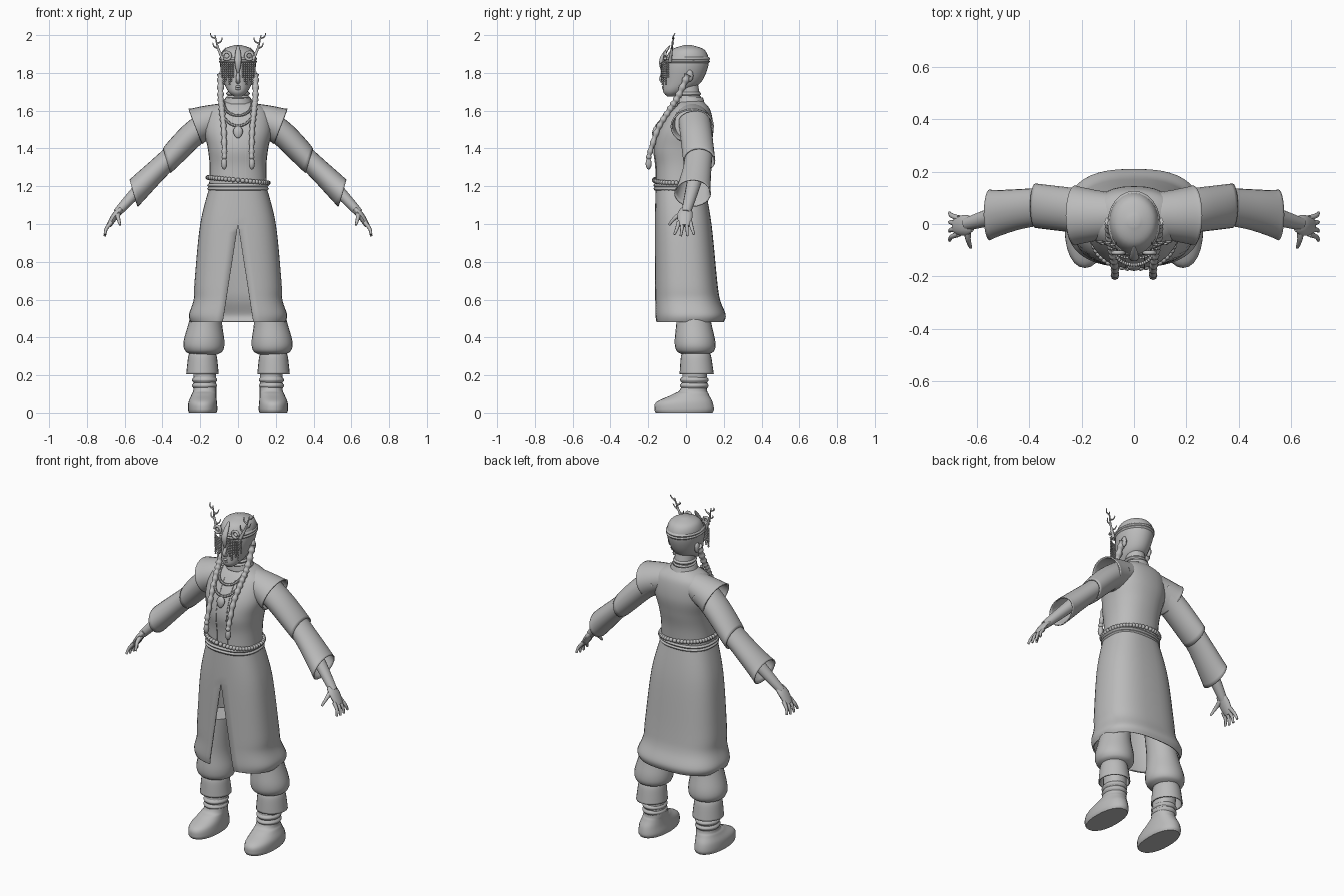
import bpy, bmesh, math
from mathutils import Vector, Matrix

default_cube = bpy.data.objects.get("Cube")
if default_cube:
    bpy.data.objects.remove(default_cube, do_unlink=True)

grey = bpy.data.materials.new("plain grey")
grey.use_nodes = True
grey.diffuse_color = (.5, .5, .5, 1)
grey.node_tree.nodes["Principled BSDF"].inputs["Base Color"].default_value = grey.diffuse_color


def finish(name, bm, thick=0, paired=False):
    """Turn a bmesh into a smooth grey object, mirrored if paired."""
    bmesh.ops.recalc_face_normals(bm, faces=bm.faces)
    mesh = bpy.data.meshes.new(name)
    bm.to_mesh(mesh)
    bm.free()
    mesh.shade_smooth()
    mesh.set_sharp_from_angle(angle=math.radians(60))
    mesh.materials.append(grey)
    part = bpy.data.objects.new(name, mesh)
    bpy.context.collection.objects.link(part)
    if thick:
        part.modifiers.new("cloth", "SOLIDIFY").thickness = thick
    if paired:
        part.modifiers.new("other side", "MIRROR")


def spline(keys, steps):
    """Smooth curve through tuples of numbers."""
    result = []
    last = len(keys) - 1
    for i in range(last):
        near = [keys[min(max(i + k, 0), last)] for k in (-1, 0, 1, 2)]
        for k in range(steps):
            t = k / steps
            result.append([b + t * ((c - a) + t * ((2 * a - 5 * b + 4 * c - d) + t * (3 * b - a - 3 * c + d))) / 2
                           for a, b, c, d in zip(*near)])
    result.append(list(keys[last]))
    return result


def rounded(value, squareness):
    return math.copysign(abs(value) ** (2 / squareness), value)


def skin(name, keys, steps=6, sides=24, squareness=2, closed=True, slit=None, **options):
    """Loft over sections: centre, width, depth, direction."""
    bm = bmesh.new()
    rows = []
    for x, y, z, width, depth, *direction in spline(keys, steps):
        direction = Vector(direction).normalized()
        back = Vector((0, 1, 0))
        back = (back - direction * back.dot(direction)).normalized()
        across = direction.cross(back)
        start = math.asin((slit(z) / width) ** (squareness / 2)) if slit else 0
        row = []
        for k in range(sides + bool(slit)):
            angle = start + 2 * (math.pi - start) * k / sides
            row.append(bm.verts.new(Vector((x, y, z))
                                    - back * depth * rounded(math.cos(angle), squareness)
                                    + across * width * rounded(math.sin(angle), squareness)))
        rows.append(row)
    for low, high in zip(rows, rows[1:]):
        for k in range(sides):
            j = (k + 1) % len(low)
            bm.faces.new((low[k], low[j], high[j], high[k]))
    if closed:
        bm.faces.new(rows[0])
        bm.faces.new(rows[-1])
    if slit:
        bmesh.ops.remove_doubles(bm, verts=bm.verts, dist=.0005)
    finish(name, bm, **options)


def ring(z, width, front, back, x=0):
    """Level section given by its front and back."""
    return (x, (front + back) / 2, z, width, (back - front) / 2, 0, 0, 1)


def band(name, z, width, front, back, half=.01, x=0, **options):
    """Rounded strap around an upright part."""
    inset = .008
    edge = [ring(z + side * half, width - inset, front + inset, back - inset, x) for side in (-1, 1)]
    skin(name, [edge[0], ring(z, width, front, back, x), edge[1]], closed=False, **options)


def tube(name, points, radius, flat=1, steps=6, cut=None, sides=12, **options):
    """Tube along a curve, its radius a function of the way along."""
    centres = [Vector(p) for p in spline(points, steps)]
    last = len(centres) - 1
    keys = []
    for i, centre in enumerate(centres):
        t = i / last
        direction = (centres[min(i + 1, last)] - centres[max(i - 1, 0)]).normalized()
        if cut:
            direction = direction.lerp(Vector(cut), t * t)
        keys.append((*centre, radius(t), radius(t) * flat, *direction))
    skin(name, keys, steps=1, sides=sides, **options)


def beads(name, spots, radius, stretch=(1, 1, 1), **options):
    """Many round beads in one mesh."""
    bm = bmesh.new()
    size = Matrix.Diagonal([radius * s for s in stretch] + [1])
    for spot in spots:
        bmesh.ops.create_uvsphere(bm, u_segments=8, v_segments=6, radius=1,
                                  matrix=Matrix.Translation(spot) @ size)
    finish(name, bm, **options)


# Long skirt, open at the front slit
skin("skirt", [ring(z=1.2, width=.15, front=-.16, back=.1),
               ring(z=1, width=.2, front=-.165, back=.135),
               ring(z=.7, width=.23, front=-.165, back=.165),
               ring(z=.6, width=.235, front=-.165, back=.18),
               ring(z=.52, width=.26, front=-.165, back=.21),
               ring(z=.48, width=.25, front=-.16, back=.2)],
     sides=40, squareness=2.6, closed=False, thick=.008, slit=lambda z: max(0, 1 - z) * .157)

# Fitted bodice with two front seams
skin("bodice", [ring(z=1.17, width=.155, front=-.16, back=.1),
                ring(z=1.3, width=.15, front=-.16, back=.11),
                ring(z=1.4, width=.16, front=-.17, back=.13),
                ring(z=1.5, width=.18, front=-.145, back=.145),
                ring(z=1.6, width=.16, front=-.085, back=.13),
                ring(z=1.65, width=.07, front=-.04, back=.09)], sides=32, squareness=2.3)
for x in (-.03, .04):
    tube("bodice_seam", [(x, -.085, 1.6), (x, -.145, 1.5), (x, -.169, 1.4), (x, -.16, 1.3), (x, -.16, 1.2)],
         radius=lambda t: .003, sides=6)

# Neck, collar and chokers
skin("neck", [ring(z=1.62, width=.06, front=-.04, back=.085),
              ring(z=1.76, width=.05, front=-.05, back=.06)])
skin("collar", [ring(z=1.635, width=.08, front=-.06, back=.1),
                ring(z=1.67, width=.066, front=-.056, back=.09)], closed=False, thick=.008)
for z in (1.67, 1.69):
    band("choker", z, width=.063, front=-.06, back=.08)

# Head and face
skin("head", [ring(z=1.675, width=.02, front=-.1, back=-.06),
              ring(z=1.7, width=.05, front=-.12, back=0),
              ring(z=1.75, width=.075, front=-.12, back=.08),
              ring(z=1.85, width=.096, front=-.115, back=.12),
              ring(z=1.92, width=.08, front=-.08, back=.1),
              ring(z=1.947, width=.02, front=-.01, back=.03)])
tube("nose", [(0, -.11, 1.81), (0, -.132, 1.768), (0, -.11, 1.75)], radius=lambda t: .008 + .005 * t)
beads("lips", [(0, -.12, 1.727), (0, -.118, 1.716)], .016, stretch=(1, .5, .4))
beads("ears", [(.088, .02, 1.785)], .032, stretch=(.4, .6, 1), paired=True)

# Headdress: bands, centre crest, brow scrolls and bead veil
for z in (1.86, 1.875):
    band("headband", z, width=.101, front=-.122, back=.127)
tube("crest", [(0, -.125, 1.8), (0, -.13, 1.87), (0, -.085, 1.945)],
     radius=lambda t: .004 + .014 * math.sin(math.pi * t), flat=.6)
coil = [.8 * k for k in range(8)]
tube("brow_scrolls", [(.06 + .02 * math.cos(a), -.11, 1.89 + .02 * math.sin(a)) for a in coil],
     radius=lambda t: .008, steps=2, paired=True)
veil = []
for strand in range(7):
    x = .026 + strand * .01
    y = -.13 + .04 * (x / .09) ** 3
    veil += [(x, y, 1.85 - .01 * k) for k in range(8 + 2 * (strand % 3))]
beads("bead_veil", veil, .0055, paired=True)

# Antlers with tines leaning alternately in and out
antler = [(.075, -.085, 1.86), (.105, -.075, 1.93), (.122, -.065, 2)]
tube("antlers", antler, radius=lambda t: .01 - .008 * t, paired=True)
stem = [Vector(p) for p in spline(antler, 6)]
for number, root in enumerate(stem[4:-2:2]):
    lean = .028 * (-1) ** (number + 1)
    tip = root + Vector((lean, .01, .03))
    tube("antler_tines", [root, root + Vector((lean * .8, 0, .01)), tip],
         radius=lambda t: .006 - .004 * t, steps=3, sides=6, paired=True)

# Braids with hanging pendants
tube("braids", [(.092, .01, 1.79), (.092, -.04, 1.68), (.085, -.09, 1.6), (.075, -.15, 1.5), (.072, -.197, 1.36)],
     radius=lambda t: (.017 - .004 * t) * (1 + .2 * math.cos(t * 80)), steps=16, paired=True)
beads("braid_beads", [(.072, -.197, 1.355)], .015, paired=True)
beads("braid_pendants", [(.073, -.198, 1.32)], .016, stretch=(1, 1, 2), paired=True)

# Shoulder caps and layered sleeves
cuff = (.95, 0, -.3)
tube("shoulder_caps", [(.06, .035, 1.57), (.15, .033, 1.545), (.225, .033, 1.517)],
     radius=lambda t: .07 + .03 * t, flat=1.15, sides=24, closed=False, thick=.008, paired=True)
tube("upper_sleeves", [(.15, .045, 1.545), (.25, .055, 1.465), (.377, .07, 1.335)],
     radius=lambda t: .068, flat=1.25, cut=cuff, sides=24, closed=False, thick=.006, paired=True)
tube("lower_sleeves", [(.33, .07, 1.38), (.45, .055, 1.265), (.552, .035, 1.163)],
     radius=lambda t: .055 + .02 * t * t, flat=1.3, cut=cuff, sides=24, closed=False, thick=.006, paired=True)

# Forearms, palms, fingers and thumbs
tube("forearms", [(.36, .07, 1.35), (.5, .04, 1.21), (.64, 0, 1.06)],
     radius=lambda t: .048 - .026 * t, flat=1.1, paired=True)
tube("palms", [(.62, 0, 1.08), (.65, -.005, 1.045), (.685, -.008, .99)],
     radius=lambda t: .013 + .005 * math.sin(math.pi * t), flat=2.2, paired=True)
for number in range(4):
    spread = number - 1.5
    curl = .004 * spread * spread
    tube("fingers", [(.67, .02 * spread - .008, 1.01), (.697, .027 * spread - .008, .975),
                     (.705, .035 * spread - .01, .935 + curl)],
         radius=lambda t: .012 - .006 * t, sides=8, paired=True)
tube("thumbs", [(.635, -.01, 1.06), (.635, -.055, 1.035), (.624, -.09, .995)],
     radius=lambda t: .016 - .01 * t, sides=8, paired=True)

# Puffed trousers
skin("trouser_legs", [ring(z=.7, width=.07, front=-.05, back=.11, x=.14),
                      ring(z=.5, width=.085, front=-.05, back=.13, x=.17),
                      ring(z=.38, width=.108, front=-.06, back=.155, x=.18),
                      ring(z=.33, width=.1, front=-.05, back=.15, x=.18),
                      ring(z=.31, width=.07, front=-.02, back=.12, x=.18)], paired=True)

# Boots with flared cuffs and ankle wraps
skin("boots", [ring(z=0, width=.073, front=-.16, back=.14, x=.187),
               ring(z=.02, width=.078, front=-.168, back=.148, x=.187),
               ring(z=.06, width=.075, front=-.155, back=.14, x=.187),
               ring(z=.1, width=.065, front=-.07, back=.12, x=.18),
               ring(z=.14, width=.06, front=-.025, back=.11, x=.175),
               ring(z=.31, width=.06, front=-.015, back=.115, x=.18)], squareness=2.2, paired=True)
skin("boot_cuffs", [ring(z=.32, width=.068, front=-.02, back=.125, x=.188),
                    ring(z=.29, width=.077, front=-.028, back=.135, x=.188),
                    ring(z=.207, width=.086, front=-.034, back=.147, x=.188)],
     closed=False, thick=.007, paired=True)
for z in (.145, .175):
    band("ankle_wraps", z, width=.067, front=-.032, back=.12, half=.014, x=.177, paired=True)

# Waist cords and slanting bead belt
for z in (1.187, 1.205):
    band("waist_cord", z, width=.163, front=-.172, back=.11, squareness=2.4, sides=32)
belt = []
count = 52
for k in range(count):
    angle = math.tau * k / count
    x = .16 * rounded(math.sin(angle), 2.3)
    belt.append((x, -.03 - .138 * rounded(math.cos(angle), 2.3), 1.232 - .09 * x))
beads("bead_belt", belt, .0125)

# Necklaces lying on the chest, with a pendant
for reach, lowest in ((.075, 1.575), (.09, 1.52)):
    string = []
    for k in range(-16, 17):
        t = k / 16
        z = lowest + (1.645 - lowest) * t * t
        chest = .05 + (1.645 - z) * .72
        string.append((reach * math.sin(t * math.pi / 2), -.016 - chest * (1 - .55 * t ** 4), z))
    beads("necklace", string, .0075)
tube("necklace_pendant", [(0, -.158, 1.52), (0, -.165, 1.49), (0, -.172, 1.455)],
     radius=lambda t: .006 + .02 * math.sin(math.pi * t), flat=.5)
